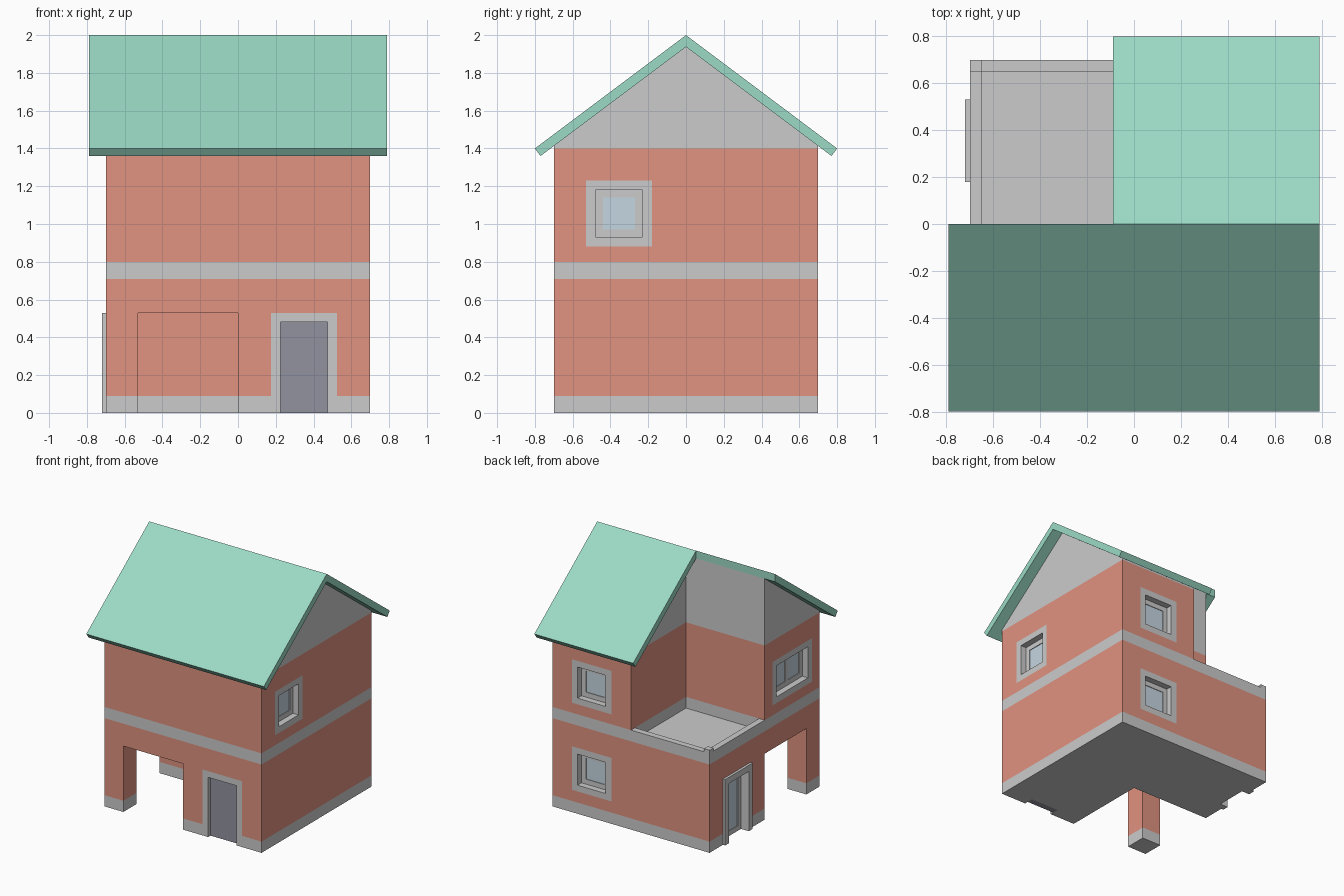
import bpy, bmesh, math
from mathutils import Matrix

if "Cube" in bpy.data.objects:
    bpy.data.objects.remove(bpy.data.objects["Cube"])


def material(name, rgb):
    m = bpy.data.materials.new(name)
    m.diffuse_color = (*rgb, 1)
    m.use_nodes = True
    m.node_tree.nodes["Principled BSDF"].inputs["Base Color"].default_value = m.diffuse_color
    return m


BRICK = material("brick", (0.75, 0.29, 0.22))
GREEN = material("roof_green", (0.33, 0.70, 0.56))
GLASS = material("glass", (0.56, 0.67, 0.76))
DOOR = material("door_blue_grey", (0.29, 0.29, 0.35))


def finish(name, bm, mat=None, turn=0):
    bmesh.ops.rotate(bm, verts=bm.verts, matrix=Matrix.Rotation(math.radians(turn), 3, 'Z'))
    bmesh.ops.recalc_face_normals(bm, faces=bm.faces)
    me = bpy.data.meshes.new(name)
    bm.to_mesh(me)
    bm.free()
    ob = bpy.data.objects.new(name, me)
    bpy.context.collection.objects.link(ob)
    if mat:
        me.materials.append(mat)
    return ob


def box(name, x0, x1, y0, y1, z0, z1, mat=None, turn=0):
    bm = bmesh.new()
    bmesh.ops.create_cube(bm, size=1)
    for v in bm.verts:
        v.co = ((x0 + x1) / 2 + v.co.x * (x1 - x0),
                (y0 + y1) / 2 + v.co.y * (y1 - y0),
                (z0 + z1) / 2 + v.co.z * (z1 - z0))
    return finish(name, bm, mat, turn)


def extrude_x(name, profile, x0, x1, mat=None):
    bm = bmesh.new()
    a, b = ([bm.verts.new((x, y, z)) for y, z in profile] for x in (x0, x1))
    bm.faces.new(a)
    bm.faces.new(b)
    for i in range(len(a)):
        j = (i + 1) % len(a)
        bm.faces.new((a[i], a[j], b[j], b[i]))
    return finish(name, bm, mat)


def frame(name, outer, inner, y0, y1, turn, is_open=False):
    """Rectangular frame; rects are (u0, u1, z0, z1), open frames have no sill."""
    bm = bmesh.new()

    def corners(r, y):
        return [bm.verts.new((u, y, z)) for u, z in
                ((r[0], r[2]), (r[0], r[3]), (r[1], r[3]), (r[1], r[2]))]
    loops = [corners(outer, y0), corners(inner, y0), corners(inner, y1), corners(outer, y1)]
    for i in range(3 if is_open else 4):
        j = (i + 1) % 4
        for k in range(4):
            p, q = loops[k], loops[(k + 1) % 4]
            bm.faces.new((p[i], p[j], q[j], q[i]))
    if is_open:
        for i in (0, 3):
            bm.faces.new([lp[i] for lp in loops])
    return finish(name, bm, None, turn)


cutters = []


def opening(name, turn, u, half, z0, z1, door=False, proud=0.0, glazed=True, mullion=False):
    """Wall opening with flush surround, recessed sash and glass, built on the front then turned."""
    def rect(d):
        return (u - half + d, u + half - d, z0 + (0 if door else d), z1 - d)
    back, sash = -0.62, (-0.65 if glazed else -0.67)
    cutters.append(box(name + "_cutter", u - half, u + half, -0.8, back,
                       z0 - (0.1 if door else 0), z1, None, turn))
    a, b = rect(0), rect(0.05)
    frame(name + "_surround", a, b, -0.70 - proud, back, turn, door)
    if not glazed:
        box(name + "_leaf", *b[:2], sash, back, *b[2:], DOOR, turn)
        return
    c = (b[0] + 0.04, b[1] - 0.04, b[2] + 0.04, b[3] - 0.04)
    frame(name + "_sash", b, c, sash, back, turn)
    box(name + "_glass", *c[:2], sash + 0.005, back, *c[2:], GLASS, turn)
    if mullion:
        box(name + "_mullion", u - 0.02, u + 0.02, sash, back, *c[2:], None, turn)


# windows and doors
opening("right_window", 90, -0.355, 0.175, 0.88, 1.23)
opening("back_upper_window", 180, -0.35, 0.175, 0.88, 1.23)
opening("back_lower_window", 180, -0.35, 0.175, 0.18, 0.53)
opening("left_wide_window", -90, 0.35, 0.25, 0.88, 1.23, mullion=True)
opening("front_door", 0, 0.35, 0.175, 0, 0.53, door=True, glazed=False)
opening("left_glass_door", -90, -0.355, 0.175, 0, 0.53, door=True, proud=0.02)

# porch under the front left corner (leaves a corner pillar), terrace at the back left
cutters += [
    box("porch_front_cutter", -0.53, 0, -0.8, 0, -0.1, 0.53),
    box("porch_side_cutter", -0.8, 0, -0.53, 0, -0.1, 0.53),
    box("terrace_floor_cutter", -0.65, 0, 0, 0.65, 0.71, 2.2),
    box("terrace_upper_cutter", -0.8, 0, 0, 0.8, 0.80, 2.2),
]
box("parapet_corner_post", -0.70, -0.65, 0.65, 0.70, 0.80, 0.825)

# wall mass with gables
body = extrude_x("wall_mass", [(-0.7, 0), (0.7, 0), (0.7, 1.4125), (0, 1.9375), (-0.7, 1.4125)],
                 -0.7, 0.7)
for c in cutters:
    m = body.modifiers.new(c.name, 'BOOLEAN')
    m.operation, m.solver, m.object = 'DIFFERENCE', 'EXACT', c
    c.hide_render = True
cut_mesh = bpy.data.meshes.new_from_object(
    body.evaluated_get(bpy.context.evaluated_depsgraph_get()))

# split the walls at the band heights into brick areas and grey areas
bands = (0.09, 0.71, 0.80, 1.40)


def is_grey(f):
    z = f.calc_center_median().z
    level = sum(z > b for b in bands)
    return abs(f.normal.z) > 0.3 or level in (0, 2, 4)


for name, grey, mat in (("grey_walls", True, None), ("brick_walls", False, BRICK)):
    bm = bmesh.new()
    bm.from_mesh(cut_mesh)
    for z in bands:
        bmesh.ops.bisect_plane(bm, geom=bm.verts[:] + bm.edges[:] + bm.faces[:], dist=1e-5,
                               plane_co=(0, 0, z), plane_no=(0, 0, 1))
    bm.normal_update()
    bmesh.ops.delete(bm, geom=[f for f in bm.faces if is_grey(f) != grey], context='FACES')
    me = bpy.data.meshes.new(name)
    bm.to_mesh(me)
    bm.free()
    me.materials.clear()
    if mat:
        me.materials.append(mat)
    bpy.context.collection.objects.link(bpy.data.objects.new(name, me))
for ob in cutters + [body]:
    bpy.data.objects.remove(ob)

# roof slabs, the back one stops short over the terrace
for name, s, x0 in (("front_roof", -1, -0.79), ("back_roof", 1, -0.09)):
    extrude_x(name, [(0, 2), (s * 0.8, 1.4), (s * 0.77, 1.36), (0, 1.9375)], x0, 0.79, GREEN)
